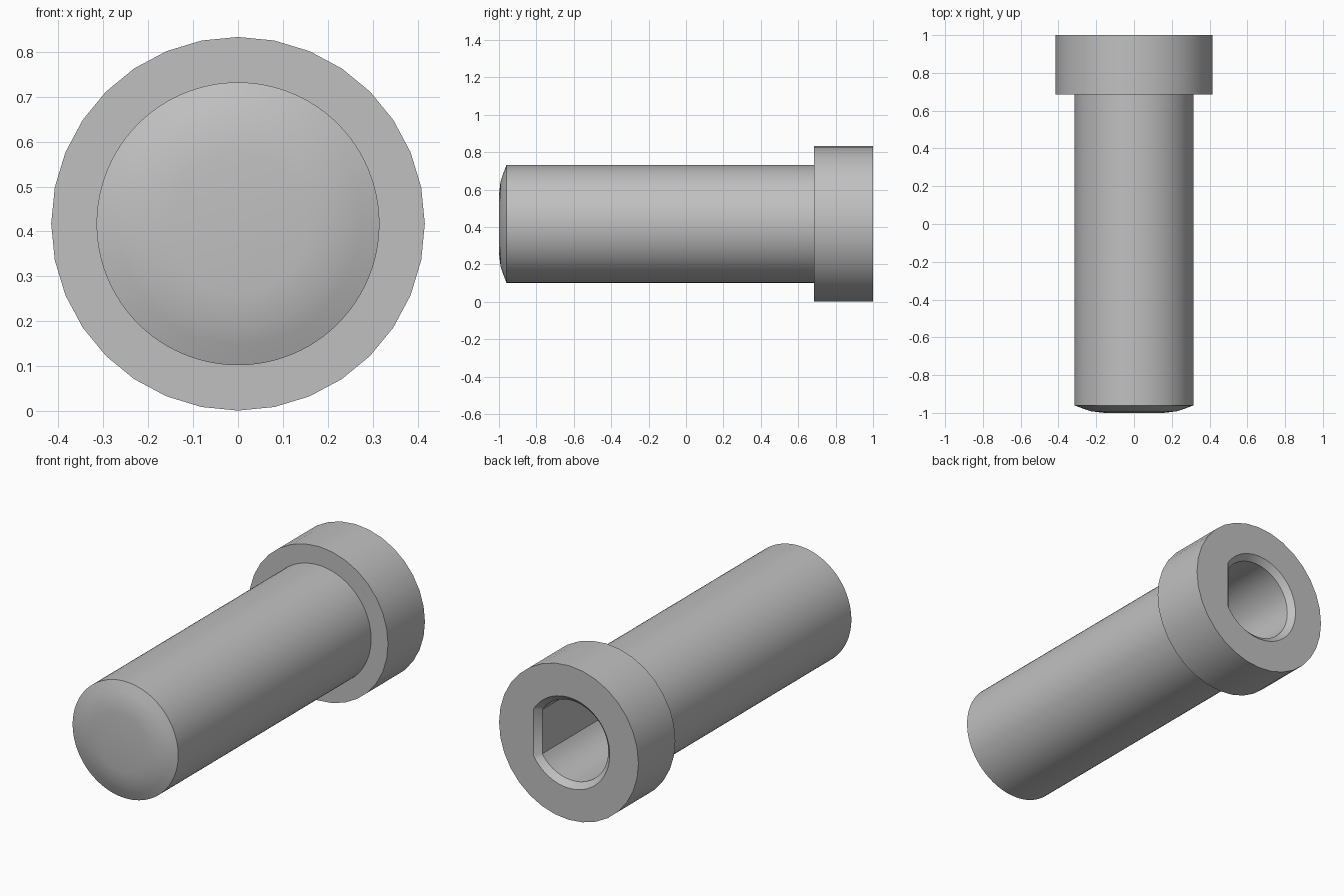
import bpy, bmesh, math

AXIS_Z = 0.417    # height of the pin's axis
HOLE_END = -0.1   # depth the socket reaches

if "Cube" in bpy.data.objects:
    bpy.data.objects.remove(bpy.data.objects["Cube"], do_unlink=True)

steel = bpy.data.materials.new("grey steel")
steel.use_nodes = True
colour = (0.53, 0.53, 0.53, 1)
steel.diffuse_color = colour
steel.node_tree.nodes["Principled BSDF"].inputs["Base Color"].default_value = colour


def circle(radius, y, sides):
    angles = [2 * math.pi * i / sides for i in range(sides)]
    return [(radius * math.cos(a), y, radius * math.sin(a)) for a in angles]


def d_shape(radius, flat, y, steps=64):
    """Circle with its +x side cut off flat."""
    start = math.acos(flat / radius)
    span = 2 * (math.pi - start)
    angles = [start + span * i / steps for i in range(steps + 1)]
    return [(radius * math.cos(a), y, radius * math.sin(a)) for a in angles]


def loft(name, outlines):
    """Solid through matching outlines, capped at both ends."""
    bm = bmesh.new()
    rings = [[bm.verts.new(p) for p in outline] for outline in outlines]
    for a, b in zip(rings, rings[1:]):
        for i in range(len(a)):
            j = (i + 1) % len(a)
            bm.faces.new((a[i], a[j], b[j], b[i]))
    bm.faces.new(rings[0])
    bm.faces.new(rings[-1])
    bmesh.ops.recalc_face_normals(bm, faces=bm.faces)
    mesh = bpy.data.meshes.new(name)
    bm.to_mesh(mesh)
    bm.free()
    mesh.materials.append(steel)
    obj = bpy.data.objects.new(name, mesh)
    obj.location.z = AXIS_Z
    bpy.context.collection.objects.link(obj)
    return obj


# Collar head
pin = loft("headed_pin", [circle(0.416, y, 32) for y in (0.685, 1.0)])

# Shaft with a domed tip, running into the head
shaft_profile = [(0.155, -1.0), (0.225, -0.992), (0.27, -0.977),
                 (0.315, -0.96), (0.315, 0.8)]
shaft = loft("shaft", [circle(r, y, 96) for r, y in shaft_profile])

# D-shaped socket with a chamfered mouth
socket_profile = [(0.03, 1.03), (-0.03, 0.97), (-0.03, HOLE_END)]
socket = loft("socket_cutter",
              [d_shape(0.245 + grow, 0.209 + grow, y) for grow, y in socket_profile])

# Fuse the shaft to the head, then cut the socket
bpy.context.view_layer.update()
bpy.ops.object.select_all(action='DESELECT')
bpy.context.view_layer.objects.active = pin
pin.select_set(True)
for helper, operation in ((shaft, 'UNION'), (socket, 'DIFFERENCE')):
    helper.hide_render = True
    mod = pin.modifiers.new(helper.name, 'BOOLEAN')
    mod.operation = operation
    mod.solver = 'EXACT'
    mod.object = helper
    bpy.ops.object.modifier_apply(modifier=mod.name)
    bpy.data.objects.remove(helper, do_unlink=True)

bpy.ops.object.shade_smooth_by_angle(angle=math.radians(27))
